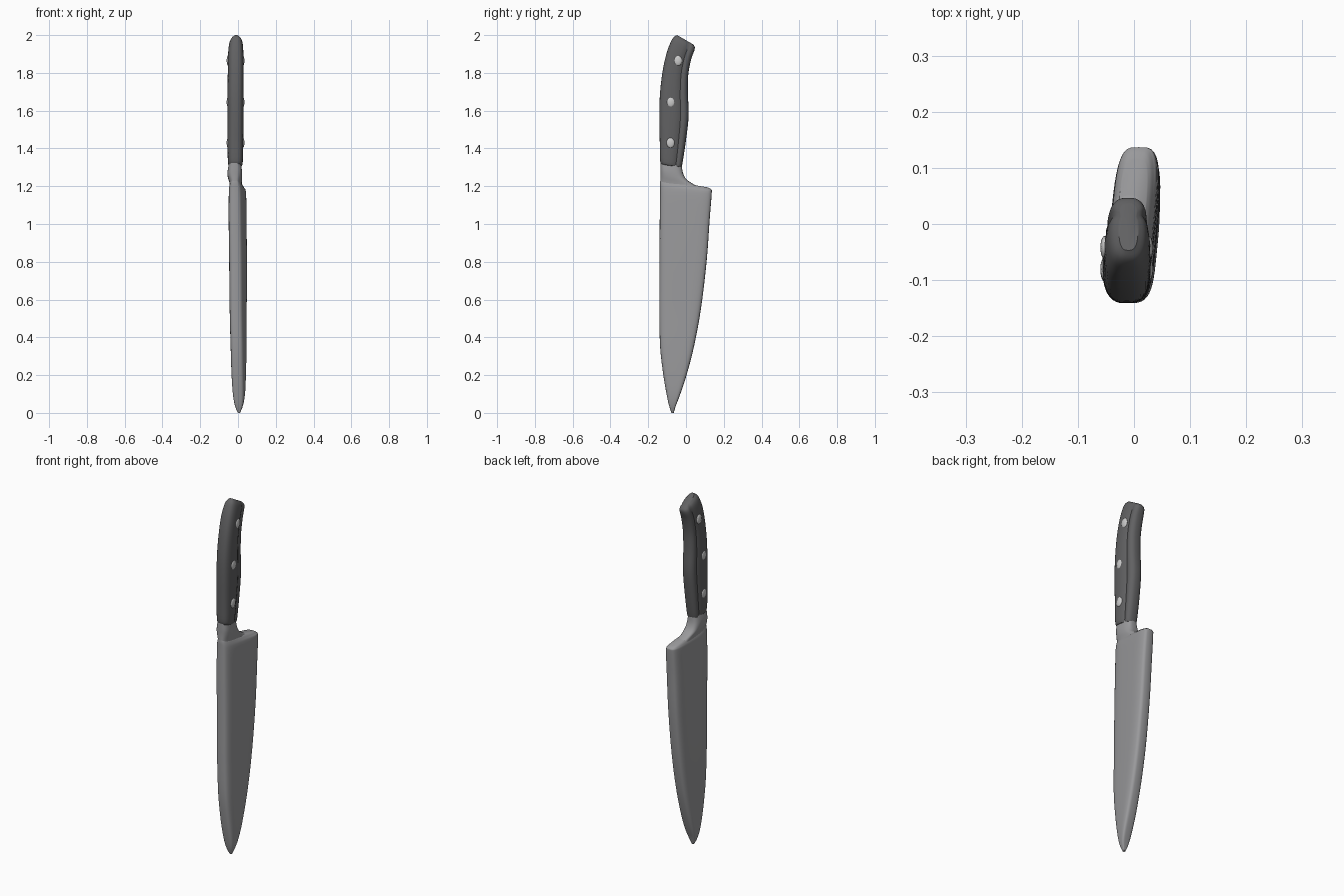
import bpy, bmesh, math
from mathutils import Vector

if "Cube" in bpy.data.objects:
    bpy.data.objects.remove(bpy.data.objects["Cube"])


def material(name, c):
    m = bpy.data.materials.new(name)
    m.diffuse_color = (c, c, c * 1.03, 1)
    m.use_nodes = True
    m.node_tree.nodes["Principled BSDF"].inputs["Base Color"].default_value = m.diffuse_color
    return m


STEEL = material("steel", 0.32)
DARK = material("dark_grip", 0.12)
PIN = material("pin_metal", 0.55)


def spline(a, b, c, d, t):
    return [0.5 * (2 * q + (r - p) * t + (2 * p - 5 * q + 4 * r - s) * t * t
                   + (3 * q - p - 3 * r + s) * t ** 3)
            for p, q, r, s in zip(a, b, c, d)]


def loft(name, stations, mat, power, groove=0.0, steps=4, sides=40):
    """Skin rounded sections; station = spine y,z, edge y,z, x centre, half width, lean."""
    rows, n = [], len(stations)
    for i in range(n - 1):
        ctrl = [stations[min(max(i + k, 0), n - 1)] for k in (-1, 0, 1, 2)]
        rows += [spline(*ctrl, k / steps) for k in range(steps)]
    rows.append(stations[-1])
    bm = bmesh.new()
    rings = []
    for y0, z0, y1, z1, xc, half, lean in rows:
        ring = []
        for k in range(sides):
            a = 2 * math.pi * k / sides
            c, s = math.cos(a), math.sin(a)
            u = math.copysign(abs(c) ** (2 / power), c)
            w = math.copysign(abs(s) ** (2 / power), s)
            w *= 1 - groove * math.exp(-((u - 0.45) / 0.16) ** 2)
            f = (u + 1) / 2
            ring.append(bm.verts.new((xc + lean * u + half * w,
                                      y0 + (y1 - y0) * f, z0 + (z1 - z0) * f)))
        rings.append(ring)
    for r, q in zip(rings, rings[1:]):
        for k in range(sides):
            j = (k + 1) % sides
            bm.faces.new((r[k], r[j], q[j], q[k]))
    bm.faces.new(rings[0][::-1])
    bm.faces.new(rings[-1])
    bmesh.ops.recalc_face_normals(bm, faces=bm.faces)
    finish(name, bm, mat)


def finish(name, bm, mat):
    me = bpy.data.meshes.new(name)
    bm.to_mesh(me)
    bm.free()
    me.materials.append(mat)
    ob = bpy.data.objects.new(name, me)
    bpy.context.collection.objects.link(ob)
    bpy.ops.object.select_all(action='DESELECT')
    ob.select_set(True)
    bpy.context.view_layer.objects.active = ob
    bpy.ops.object.shade_smooth_by_angle(angle=math.radians(40))


# Blade: broad thick slab tapering to the tip, closed by the sloping heel
loft("blade", [
    (-.077, .000, -.065, .000, .005, .006, .000),
    (-.090, .040, -.053, .040, .005, .021, .002),
    (-.103, .100, -.030, .100, .005, .030, .005),
    (-.120, .200, .003, .200, .004, .035, .007),
    (-.137, .350, .042, .350, .003, .038, .009),
    (-.141, .550, .079, .550, .001, .040, .011),
    (-.140, .800, .109, .800, .000, .041, .012),
    (-.139, 1.02, .125, 1.02, -.002, .041, .013),
    (-.137, 1.17, .136, 1.16, -.003, .039, .013),
    (-.137, 1.215, .134, 1.183, -.005, .033, .012),
    (-.135, 1.235, .115, 1.194, -.007, .024, .011),
], STEEL, 4)

# Bolster: neck swelling between blade and grip
loft("bolster", [
    (-.137, 1.200, .100, 1.180, -.008, .030, .008),
    (-.136, 1.230, .050, 1.205, -.012, .033, .005),
    (-.135, 1.260, .004, 1.235, -.016, .038, .002),
    (-.135, 1.290, -.016, 1.270, -.017, .038, .000),
    (-.134, 1.330, -.022, 1.310, -.016, .032, .000),
], STEEL, 3)

# Handle: curved grip with a shallow side groove and slanted butt
loft("handle", [
    (-.128, 1.315, -.026, 1.300, -.014, .032, 0),
    (-.137, 1.335, -.020, 1.315, -.014, .039, 0),
    (-.139, 1.440, -.002, 1.430, -.014, .042, 0),
    (-.141, 1.580, .014, 1.570, -.013, .043, 0),
    (-.137, 1.700, .010, 1.690, -.013, .043, 0),
    (-.122, 1.820, .012, 1.790, -.012, .042, 0),
    (-.101, 1.910, .027, 1.870, -.012, .041, 0),
    (-.080, 1.965, .044, 1.918, -.011, .037, 0),
    (-.064, 1.990, .046, 1.938, -.010, .030, 0),
    (-.047, 2.000, .036, 1.952, -.010, .017, 0),
], DARK, 2.9, groove=0.2)

# Rivets: three shallow domes on each side
for i, (y, z) in enumerate([(-.082, 1.43), (-.080, 1.645), (-.042, 1.865)]):
    for side, tag in ((1, "right"), (-1, "left")):
        bm = bmesh.new()
        bmesh.ops.create_uvsphere(bm, u_segments=20, v_segments=10, radius=1)
        bmesh.ops.scale(bm, vec=(.008, .021, .027), verts=bm.verts)
        bmesh.ops.translate(bm, vec=Vector((-.013 + side * .039, y, z)), verts=bm.verts)
        finish(f"rivet_{tag}_{i + 1}", bm, PIN)
